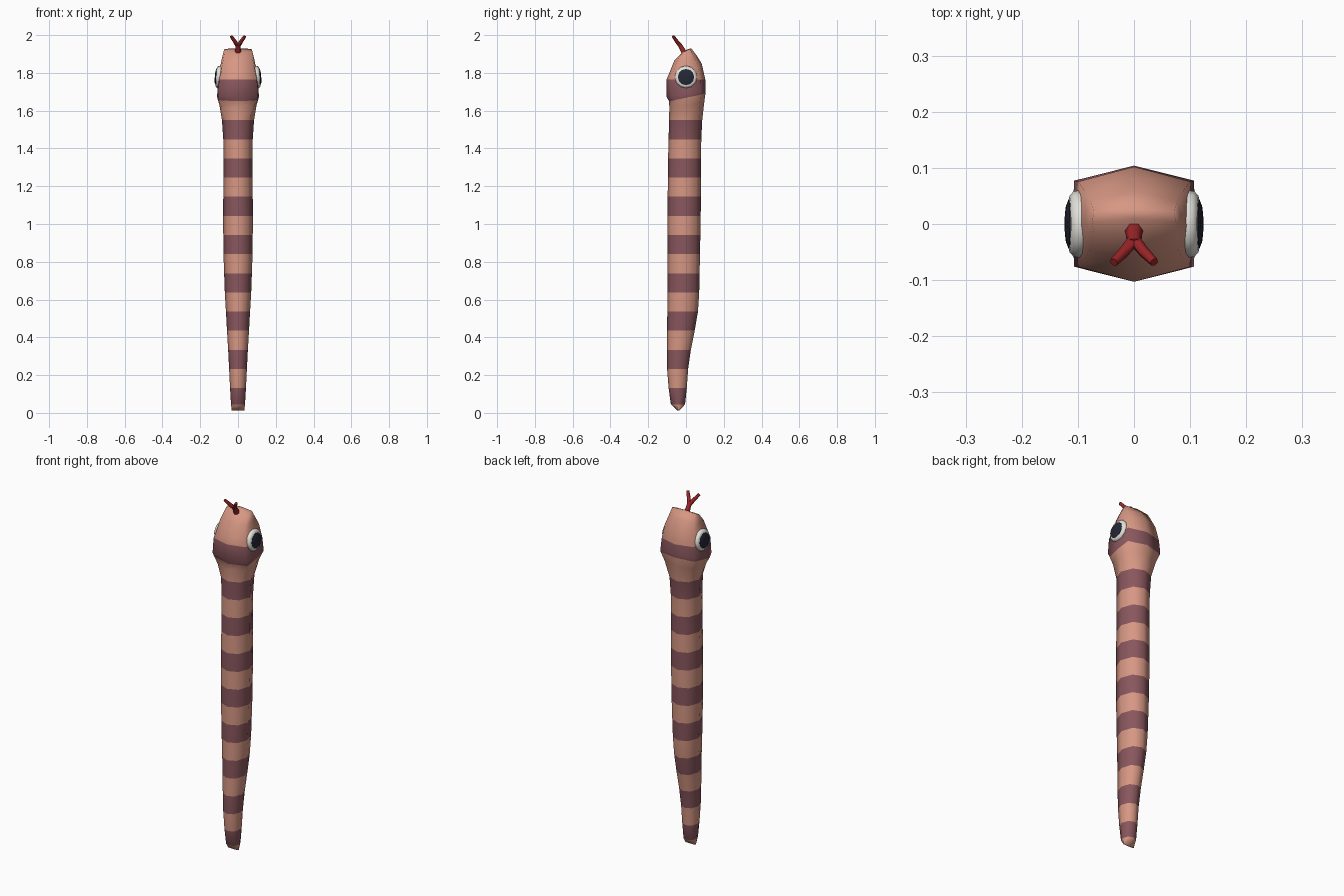
import bpy, bmesh, math
from mathutils import Vector

cube = bpy.data.objects.get("Cube")
if cube:
    bpy.data.objects.remove(cube, do_unlink=True)


def material(name, rgb):
    m = bpy.data.materials.new(name)
    m.use_nodes = True
    m.diffuse_color = (*rgb, 1)
    bsdf = next(n for n in m.node_tree.nodes if n.type == 'BSDF_PRINCIPLED')
    bsdf.inputs["Base Color"].default_value = (*rgb, 1)
    return m


tan = material("tan skin", (0.68, 0.31, 0.23))
plum = material("plum stripe", (0.25, 0.095, 0.11))
red = material("tongue red", (0.32, 0.018, 0.02))
white = material("eye white", (0.75, 0.74, 0.69))
black = material("pupil black", (0.018, 0.02, 0.035))


def finish(name, bm, mats, angle=75):
    bmesh.ops.recalc_face_normals(bm, faces=bm.faces)
    me = bpy.data.meshes.new(name)
    bm.to_mesh(me)
    bm.free()
    for m in mats:
        me.materials.append(m)
    ob = bpy.data.objects.new(name, me)
    bpy.context.collection.objects.link(ob)
    bpy.ops.object.select_all(action='DESELECT')
    ob.select_set(True)
    bpy.context.view_layer.objects.active = ob
    bpy.ops.object.shade_smooth_by_angle(angle=math.radians(angle))
    return ob


def skin_rings(bm, rings):
    """Bridge consecutive vertex rings with quads."""
    faces = []
    for a, b in zip(rings, rings[1:]):
        n = len(a)
        for i in range(n):
            j = (i + 1) % n
            faces.append(bm.faces.new((a[i], a[j], b[j], b[i])))
    return faces


# Body profile: height, half width, front y, back y
profile = [
    (0.045, 0.037, -0.080, -0.005), (0.13, 0.042, -0.092, 0.004),
    (0.23, 0.047, -0.100, 0.011), (0.33, 0.052, -0.101, 0.025),
    (0.43, 0.058, -0.100, 0.045), (0.54, 0.064, -0.099, 0.064),
    (0.64, 0.070, -0.098, 0.070), (0.84, 0.077, -0.098, 0.074),
    (1.04, 0.079, -0.098, 0.078), (1.34, 0.076, -0.095, 0.079),
    (1.45, 0.078, -0.092, 0.081), (1.55, 0.085, -0.090, 0.086)]

# Head rings: front z, back z, half width, front y, back y, corner squareness
head = [
    (1.615, 1.64, 0.098, -0.088, 0.096, 0.85),
    (1.65, 1.69, 0.110, -0.090, 0.103, 0.95),
    (1.675, 1.705, 0.110, -0.103, 0.104, 0.97),
    (1.765, 1.765, 0.105, -0.103, 0.102, 0.95),
    (1.80, 1.85, 0.096, -0.088, 0.083, 0.93),
    (1.865, 1.89, 0.085, -0.062, 0.058, 0.92),
    (1.907, 1.930, 0.075, -0.022, 0.028, 0.95)]


def body_at(z):
    for a, b in zip(profile, profile[1:]):
        if z <= b[0] + 1e-6:
            t = (z - a[0]) / (b[0] - a[0])
            return [p + (q - p) * t for p, q in zip(a[1:], b[1:])]
    return profile[-1][1:]


def add_ring(bm, zf, zb, w, yf, yb, sq):
    """Eight-sided ring that may tilt from front to back."""
    mid, h = (yf + yb) / 2, (yb - yf) / 2
    c = 0.74
    pts = [(0, -1), (sq, -c), (1, 0), (sq, c), (0, 1), (-sq, c), (-1, 0), (-sq, -c)]
    return [bm.verts.new((x * w, mid + y * h, (zf + zb) / 2 + y * (zb - zf) / 2))
            for x, y in pts]


# Body and head in one skin, with alternating stripes
bm = bmesh.new()
rings = [add_ring(bm, 0.012, 0.012, 0.033, -0.046, -0.036, 0.9)]
heights = [0.045] + [0.03 + 0.1013 * k for k in range(1, 16)]
for z in heights:
    rings.append(add_ring(bm, z, z, *body_at(z), 0.7))
for r in head:
    rings.append(add_ring(bm, *r))
faces = skin_rings(bm, rings)
bm.faces.new(rings[0])
# crown ends in a low ridge so the cap stays soft
crown = bm.verts.new((0, 0.01, 1.926))
top = rings[-1]
for i in range(8):
    bm.faces.new((top[i], top[(i + 1) % 8], crown))
head_start = len(heights)
for i, f in enumerate(faces):
    band = i // 8
    body_stripe = 1 <= band < head_start and band % 2 == 1
    head_stripe = band in (head_start + 2, head_start + 3)
    f.material_index = int(body_stripe or head_stripe)
finish("snake_body", bm, [tan, plum], 80)


# Eyes: shallow discs turned about the sideways axis
def disc(name, side, prof, mat, n=12):
    bm = bmesh.new()
    rs = []
    for r, x in prof:
        rs.append([bm.verts.new((side * (x - 0.06 * r * math.sin(a)), r * math.cos(a),
                                 1.778 + r * math.sin(a)))
                   for a in (2 * math.pi * i / n for i in range(n))])
    skin_rings(bm, rs)
    bm.faces.new(rs[0])
    bm.faces.new(rs[-1])
    finish(name, bm, [mat], 60)


for label, s in (("left", 1), ("right", -1)):
    disc(label + "_eye", s, [(0.056, 0.085), (0.060, 0.098), (0.058, 0.108),
                             (0.050, 0.115), (0.040, 0.116)], white)
    disc(label + "_pupil", s, [(0.043, 0.110), (0.043, 0.117),
                               (0.033, 0.121), (0.015, 0.123)], black)


# Forked tongue: a stem and two tapered prongs
def tube(bm, stations, n=6):
    pts = [Vector(p) for p, _ in stations]
    rs = []
    for i, (p, r) in enumerate(stations):
        d = (pts[min(i + 1, len(pts) - 1)] - pts[max(i - 1, 0)]).normalized()
        u = d.cross(Vector((0, 1, 0))).normalized()
        v = d.cross(u)
        rs.append([bm.verts.new(pts[i] + r * (math.cos(a) * u + math.sin(a) * v))
                   for a in (2 * math.pi * k / n for k in range(n))])
    skin_rings(bm, rs)
    bm.faces.new(rs[0])
    bm.faces.new(rs[-1])


bm = bmesh.new()
tube(bm, [((0, -0.008, 1.905), 0.017), ((0, -0.022, 1.930), 0.014),
          ((0, -0.036, 1.952), 0.013)])
for s in (1, -1):
    tube(bm, [((s * 0.002, -0.030, 1.943), 0.011), ((s * 0.018, -0.050, 1.968), 0.010),
              ((s * 0.036, -0.068, 1.994), 0.008)])
finish("forked_tongue", bm, [red], 60)
